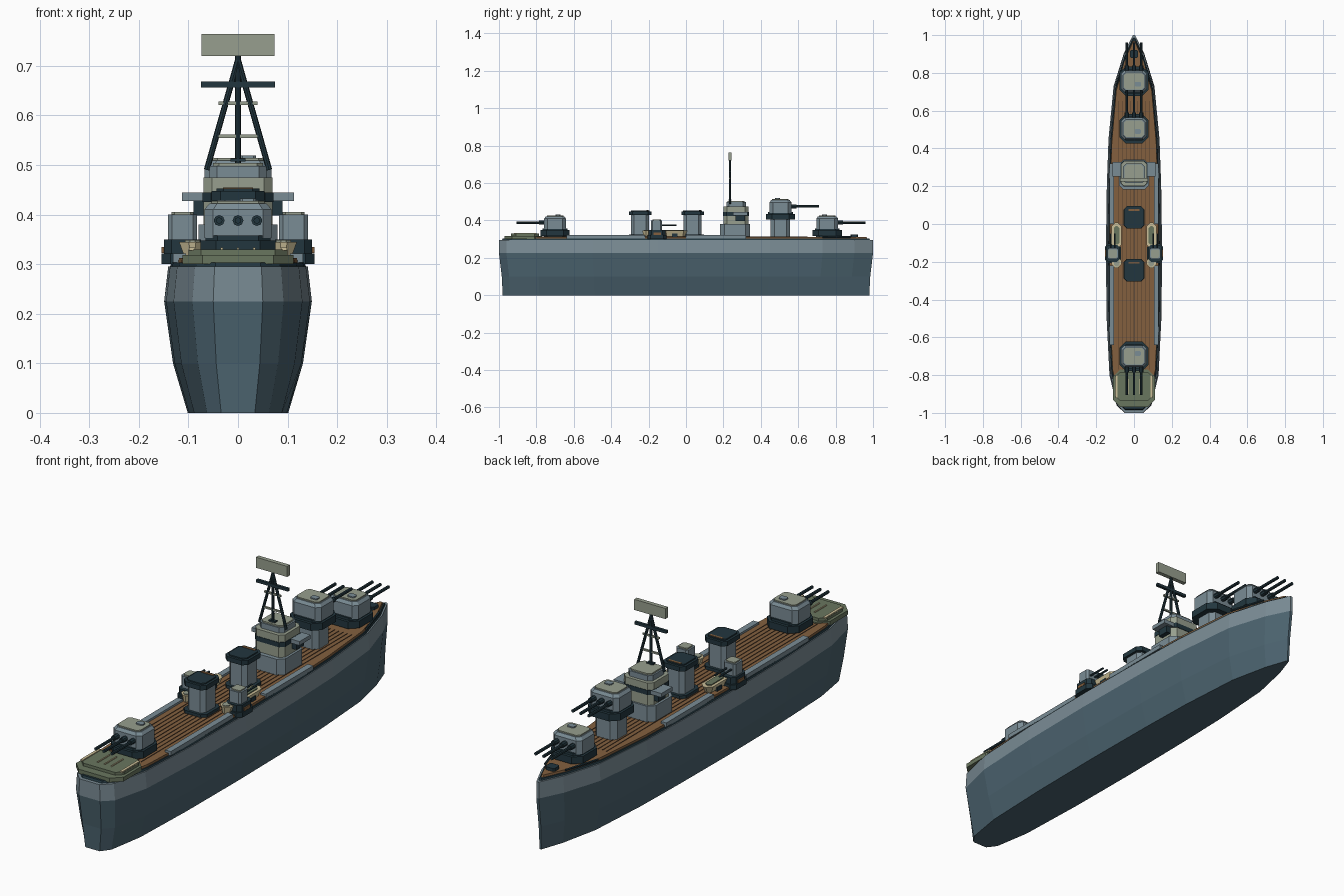
import bpy, bmesh, math
from mathutils import Vector

cube = bpy.data.objects.get("Cube")
if cube:
    bpy.data.objects.remove(cube, do_unlink=True)


def material(name, hex_code):
    srgb = [int(hex_code[i:i + 2], 16) / 255 for i in (0, 2, 4)]
    col = [c / 12.92 if c < 0.04 else ((c + 0.055) / 1.055) ** 2.4 for c in srgb] + [1]
    m = bpy.data.materials.new(name)
    m.use_nodes = True
    m.diffuse_color = col
    m.node_tree.nodes["Principled BSDF"].inputs["Base Color"].default_value = col
    return m


LOWER = material("lower hull blue", "4C6470")
GREY = material("blue grey paint", "7A8C95")
DARK = material("dark steel", "22363E")
WOOD = material("deck wood", "83603F")
SEAM = material("deck seam", "553F2C")
OLIVE = material("olive deck", "69765F")
PALE = material("pale grey green", "979F8E")
TAN = material("tan canvas", "CBBF98")


def finish(name, bm, mats):
    bmesh.ops.recalc_face_normals(bm, faces=bm.faces)
    me = bpy.data.meshes.new(name)
    bm.to_mesh(me)
    bm.free()
    ob = bpy.data.objects.new(name, me)
    bpy.context.collection.objects.link(ob)
    for m in mats:
        me.materials.append(m)
    return ob


def loft(name, rings, mats, band=lambda k: 0):
    """Skin a stack of equal closed rings and cap both ends."""
    bm = bmesh.new()
    rows = [[bm.verts.new(p) for p in r] for r in rings]
    n = len(rows[0])
    for k in range(len(rows) - 1):
        for i in range(n):
            j = (i + 1) % n
            f = bm.faces.new((rows[k][i], rows[k][j], rows[k + 1][j], rows[k + 1][i]))
            f.material_index = band(k)
    bm.faces.new(rows[0])
    bm.faces.new(rows[-1]).material_index = band(len(rows) - 2)
    return finish(name, bm, mats)


def octagon(cx, cy, hx, hy, cut, z):
    pts = [(hx - cut, -hy), (hx, -hy + cut), (hx, hy - cut), (hx - cut, hy)]
    pts += [(-x, y) for x, y in reversed(pts)]
    return [(cx + x, cy + y, z) for x, y in pts]


def block(name, x, y, hx, hy, z0, z1, mat, cut=0.015, taper=1.0):
    """Upright block with clipped corners, optionally tapered at the top."""
    return loft(name, [octagon(x, y, hx, hy, cut, z0),
                       octagon(x, y, hx * taper, hy * taper, cut * taper, z1)], [mat])


def box(name, x, y, z, sx, sy, sz, mat):
    bm = bmesh.new()
    bmesh.ops.create_cube(bm, size=1)
    for v in bm.verts:
        v.co = (x + v.co.x * sx, y + v.co.y * sy, z + v.co.z * sz)
    return finish(name, bm, [mat])


def rod(name, a, b, r, mat, sides=8):
    a, b = Vector(a), Vector(b)
    bm = bmesh.new()
    bmesh.ops.create_cone(bm, cap_ends=True, segments=sides, radius1=r, radius2=r, depth=(b - a).length)
    ob = finish(name, bm, [mat])
    ob.location = (a + b) / 2
    ob.rotation_euler = (b - a).to_track_quat('Z', 'Y').to_euler()
    return ob


# Hull: half outline from stern to bow, repeated at several heights
HALF = [(.05, -1), (.092, -.96), (.13, -.8), (.145, -.5), (.149, -.15),
        (.144, .2), (.135, .45), (.108, .73), (.055, .9), (.006, 1)]


def outline(sx, sy, z, lo=-2, hi=2):
    pts = [(x * sx, y * sy, z) for x, y in HALF if lo <= y <= hi]
    return pts + [(-x, y, z) for x, y, z in reversed(pts)]


LEVELS = [(0, .68, .98), (.1, .88, .985), (.225, 1, 1), (.295, .945, 1)]
loft("hull", [outline(sx, sy, z) for z, sx, sy in LEVELS], [LOWER, GREY],
     lambda k: 1 if k == 2 else 0)
loft("deck_edge", [outline(.92, .985, .295), outline(.9, .98, .303)], [DARK])
loft("wood_deck", [outline(.88, .97, .3), outline(.87, .965, .312)], [WOOD])

# Deck seams
for i in range(-4, 5):
    box("deck_seam", i * .02, -.06, .3125, .003, 1.42, .003, SEAM)

# Olive stern deck with a raised step and canvas strips
block("stern_deck", 0, -.87, .112, .1, .3, .318, OLIVE, .04)
block("stern_step", 0, -.86, .1, .075, .318, .33, OLIVE, .025)
for x in (-.1, -.035, 0, .035, .1):
    edge = abs(x) > .05
    box("stern_strip", x * .93, -.86, .331, .012 if edge else .005,
        .12 if edge else .08, .006, TAN)

# Side walkways
for s in (-1, 1):
    for y, length in ((.16, .32), (-.43, .42)):
        box("side_walkway", s * .118, y, .312, .026, length, .018, GREY)
    rod("bow_rail", (s * .048, .88, .312), (s * .095, .73, .312), .005, DARK, 6)
block("anchor_winch", 0, .9, .022, .02, .31, .325, DARK, .006)


def turret(label, y, z, facing):
    """Triple gun turret: collar, housing, pale roof, hatch and barrels."""
    block(label + "_collar", 0, y, .076, .078, z, z + .03, DARK, .032)
    block(label + "_ring", 0, y, .066, .066, z + .03, z + .04, DARK, .025)
    block(label + "_housing", 0, y, .068, .058, z + .035, z + .092, GREY, .018)
    block(label + "_shoulder", 0, y, .068, .058, z + .092, z + .104, GREY, .018, .85)
    block(label + "_roof", 0, y, .053, .044, z + .103, z + .109, PALE, .012)
    block(label + "_hatch", .02, y - facing * .015, .016, .013, z + .109, z + .114, GREY, .005)
    for x in (-.038, 0, .038):
        zb = z + .07
        rod(label + "_mantlet", (x, y + facing * .05, zb), (x, y + facing * .085, zb), .011, DARK)
        rod(label + "_barrel", (x, y + facing * .05, zb), (x, y + facing * .205, zb), .0065, DARK)


turret("forward_turret", .755, .318, 1)
block("forward_barbette", 0, .755, .06, .06, .305, .32, DARK, .02)
turret("raised_turret", .505, .405, 1)
block("raised_barbette", 0, .505, .052, .052, .305, .41, GREY, .02)
turret("aft_turret", -.7, .318, -1)
block("aft_barbette", 0, -.7, .06, .06, .305, .32, DARK, .02)

# Bridge tower
block("bridge_base", 0, .262, .08, .08, .305, .38, GREY, .025)
block("bridge_middle", 0, .267, .07, .067, .38, .475, PALE, .018)
block("bridge_window_band", 0, .267, .072, .069, .425, .445, DARK, .018)
block("bridge_top", 0, .268, .057, .052, .475, .498, GREY, .015)
block("bridge_roof", 0, .268, .05, .046, .498, .504, PALE, .012)
box("bridge_wings", 0, .29, .436, .226, .075, .017, GREY)
for s in (-1, 1):
    box("wing_post", s * .08, .29, .413, .02, .05, .03, DARK)

# Mast with crossbars and search panel
MY = .235
rod("mast_pole", (0, MY, .49), (0, MY, .73), .006, DARK)
for s in (-1, 1):
    rod("mast_leg", (s * .063, MY, .49), (0, MY, .712), .006, DARK)
box("mast_yard", 0, MY, .662, .15, .012, .012, DARK)
box("mast_upper_brace", 0, MY, .625, .078, .008, .007, PALE)
box("mast_lower_brace", 0, MY, .558, .078, .008, .007, PALE)
box("mast_foot", 0, MY, .51, .03, .016, .006, DARK)
box("search_panel", 0, MY, .742, .147, .018, .045, PALE)

# Funnels
for y in (.035, -.245):
    block("funnel_foot", 0, y, .055, .06, .305, .325, DARK, .018)
    block("funnel", 0, y, .042, .048, .32, .43, GREY, .016)
    block("funnel_cap", 0, y, .053, .06, .428, .448, DARK, .018)
    block("funnel_lip", 0, y, .043, .05, .448, .453, DARK, .014)
    box("funnel_vent", 0, y + .04, .452, .06, .01, .006, WOOD)

# Side gun mounts and boats, mirrored
for s in (-1, 1):
    x = s * .112
    block("sponson", x, -.155, .042, .052, .3, .322, DARK, .018)
    box("sponson_step", s * .143, -.155, .329, .022, .04, .012, WOOD)
    block("side_gun_ring", x, -.155, .037, .045, .322, .35, DARK, .015)
    block("side_gun_house", x, -.157, .029, .029, .35, .4, GREY, .008)
    block("side_gun_roof", x, -.157, .022, .022, .4, .405, PALE, .006)
    for dx in (-.011, .011):
        rod("side_gun_barrel", (x + dx, -.13, .375), (x + dx, -.05, .375), .0045, DARK, 6)
    bx = s * .092
    for cy in (-.06, -.205):
        small = cy < -.1
        hy = .028 if small else .068
        loft("boat", [octagon(bx, cy, .016, hy * .8, .012, .315),
                      octagon(bx, cy, .027, hy, .02, .345)], [TAN])
        block("boat_cover", bx, cy, .015, hy * .72, .345, .349, PALE if small else OLIVE, .01)
    box("boat_cradle", bx, -.06, .32, .05, .03, .018, DARK)
